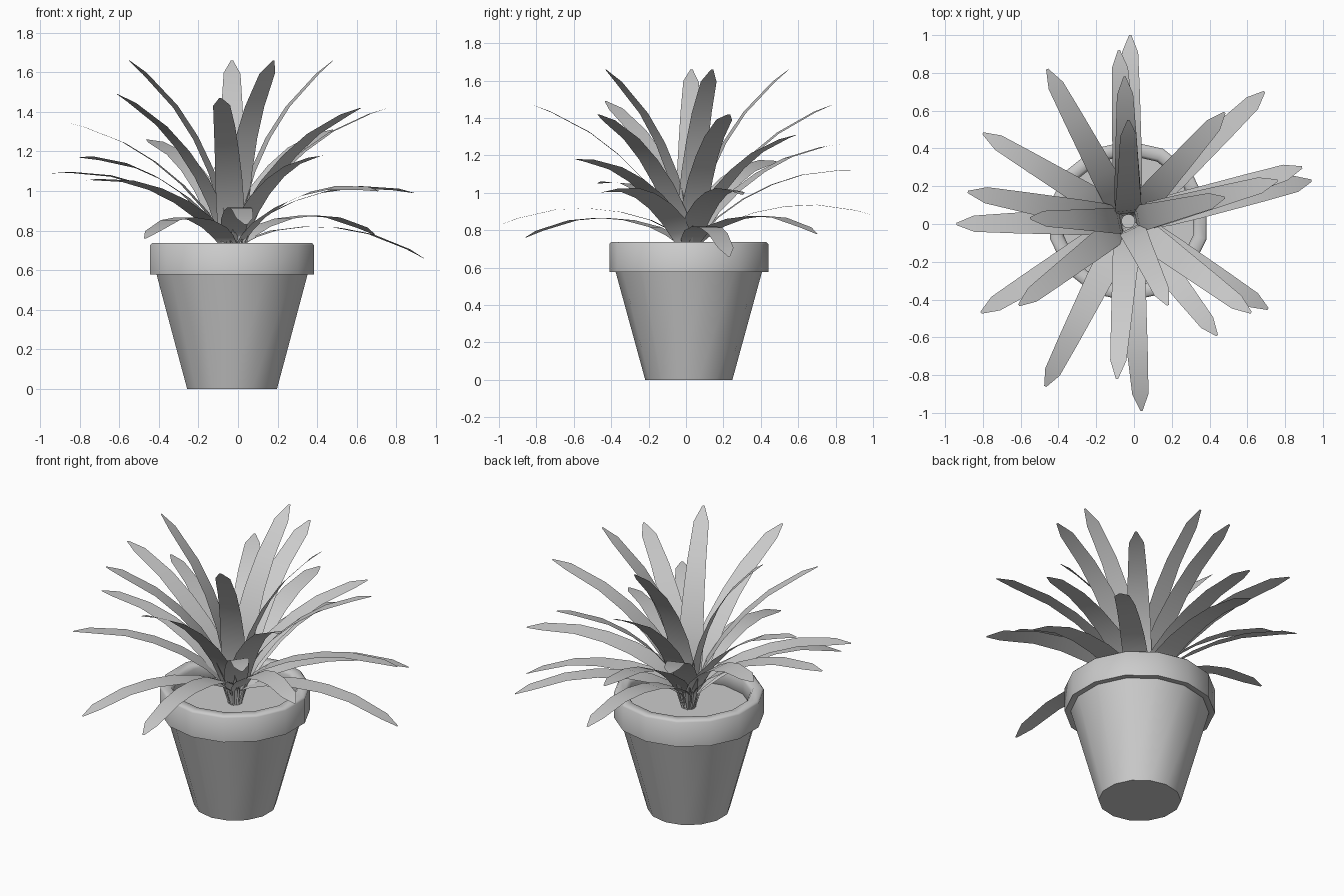
import bpy, bmesh, math
from mathutils import Vector

cube = bpy.data.objects.get("Cube")
if cube:
    bpy.data.objects.remove(cube, do_unlink=True)

SIDES = 14
CENTRE = Vector((-0.03, 0.015, 0))
SOIL = 0.63

grey = bpy.data.materials.new("plain_grey")
grey.use_nodes = True
grey.diffuse_color = (0.6, 0.6, 0.6, 1)
grey.node_tree.nodes["Principled BSDF"].inputs["Base Color"].default_value = (0.6, 0.6, 0.6, 1)


def finish(name, bm, angle):
    mesh = bpy.data.meshes.new(name)
    bm.to_mesh(mesh)
    bm.free()
    obj = bpy.data.objects.new(name, mesh)
    bpy.context.collection.objects.link(obj)
    mesh.materials.append(grey)
    bpy.ops.object.select_all(action="DESELECT")
    obj.select_set(True)
    bpy.context.view_layer.objects.active = obj
    bpy.ops.object.shade_smooth_by_angle(angle=math.radians(angle))


def lathe(name, profile, angle, closed=False, cap_start=False, cap_end=False):
    """Revolve (radius, height) points around the pot axis."""
    bm = bmesh.new()
    rings = []
    for r, z in profile:
        ring = []
        for i in range(SIDES):
            a = math.pi / 2 + math.tau * i / SIDES
            ring.append(bm.verts.new(CENTRE + Vector((r * math.cos(a), r * math.sin(a), z))))
        rings.append(ring)
    pairs = list(zip(rings, rings[1:]))
    if closed:
        pairs.append((rings[-1], rings[0]))
    for low, high in pairs:
        for i in range(SIDES):
            j = (i + 1) % SIDES
            bm.faces.new((low[i], low[j], high[j], high[i]))
    if cap_start:
        bm.faces.new(rings[0][::-1])
    if cap_end:
        bm.faces.new(rings[-1])
    bmesh.ops.recalc_face_normals(bm, faces=bm.faces[:])
    finish(name, bm, angle)


# Pot: tapered body, thick rim, soil disc and short stem
lathe("pot_body", [(0.233, 0), (0.392, 0.58)], 40, cap_start=True)
lathe("pot_rim", [(0.385, 0.577), (0.425, 0.577), (0.425, 0.727), (0.415, 0.737),
                  (0.365, 0.737), (0.35, 0.715), (0.35, 0.6)], 80, closed=True)
lathe("soil", [(0.355, SOIL - 0.02), (0.355, SOIL)], 40, cap_start=True, cap_end=True)
lathe("stem", [(0.037, SOIL), (0.037, 0.79)], 40, cap_end=True)

# Blade stations: position along the leaf, half width, arch height
STATIONS = [(0, 0.05, 0), (0.07, 0.064, 0.042), (0.17, 0.071, 0.082), (0.34, 0.068, 0.114),
            (0.52, 0.061, 0.121), (0.7, 0.054, 0.102), (0.91, 0.043, 0.04), (1, 0.006, 0)]


def leaf(name, x, y, z, twist, root_height=0.73):
    """A flat blade rising from the soil and arching to its tip, rolled by the twist."""
    tip = Vector((x, y, z))
    out = Vector((x - CENTRE.x, y - CENTRE.y, 0)).normalized()
    across = Vector((-out.y, out.x, 0))
    root = CENTRE + out * 0.045 + Vector((0, 0, root_height))
    chord = tip - root
    lift = chord.cross(across).normalized()
    roll = math.radians(twist)
    side = across * math.cos(roll) + lift * math.sin(roll)
    base = CENTRE + out * 0.03 + Vector((0, 0, SOIL))
    rows = [(base, 0.025)]
    rows += [(root + chord * t + lift * arch, half) for t, half, arch in STATIONS]
    bm = bmesh.new()
    previous = None
    for mid, half in rows:
        row = [bm.verts.new(mid - side * half), bm.verts.new(mid + side * half)]
        if previous:
            bm.faces.new((previous[0], row[0], row[1], previous[1]))
        previous = row
    finish(name, bm, 60)


# Leaf tips and twists, from the steep leaves to the drooping ones
LEAVES = [
    (-0.55, 0.03, 1.66, 15), (-0.03, 0.55, 1.66, 8), (0.48, 0.14, 1.66, -2),
    (0.18, -0.43, 1.66, 0), (-0.61, -0.43, 1.49, -7), (-0.05, 0.78, 1.47, 5),
    (-0.09, -0.82, 1.47, 4), (0.62, -0.47, 1.42, 0), (-0.88, 0.17, 1.35, 3),
    (0.48, 0.59, 1.31, 5), (-0.46, 0.82, 1.26, -4), (0.44, -0.59, 1.18, 7),
    (-0.8, 0.48, 1.17, 15), (-0.08, 0.92, 1.12, 1), (-0.94, 0, 1.09, 4),
    (-0.81, -0.47, 1.05, 4), (0.71, -0.45, 1.0, 12), (-0.02, 1.0, 0.88, 1),
    (0.69, 0.7, 0.78, 0), (-0.47, -0.86, 0.76, 0), (0.94, 0.23, 0.66, 0),
]
HIGH_ROOTED_LEAVES = [(0.76, 0.23, 1.42, -3), (0.89, 0.3, 0.99, -6), (0.04, -0.99, 0.83, 0)]

for n, values in enumerate(LEAVES, 1):
    leaf(f"leaf_{n:02d}", *values)
for n, values in enumerate(HIGH_ROOTED_LEAVES, 1):
    leaf(f"high_rooted_leaf_{n}", *values, root_height=0.76)
